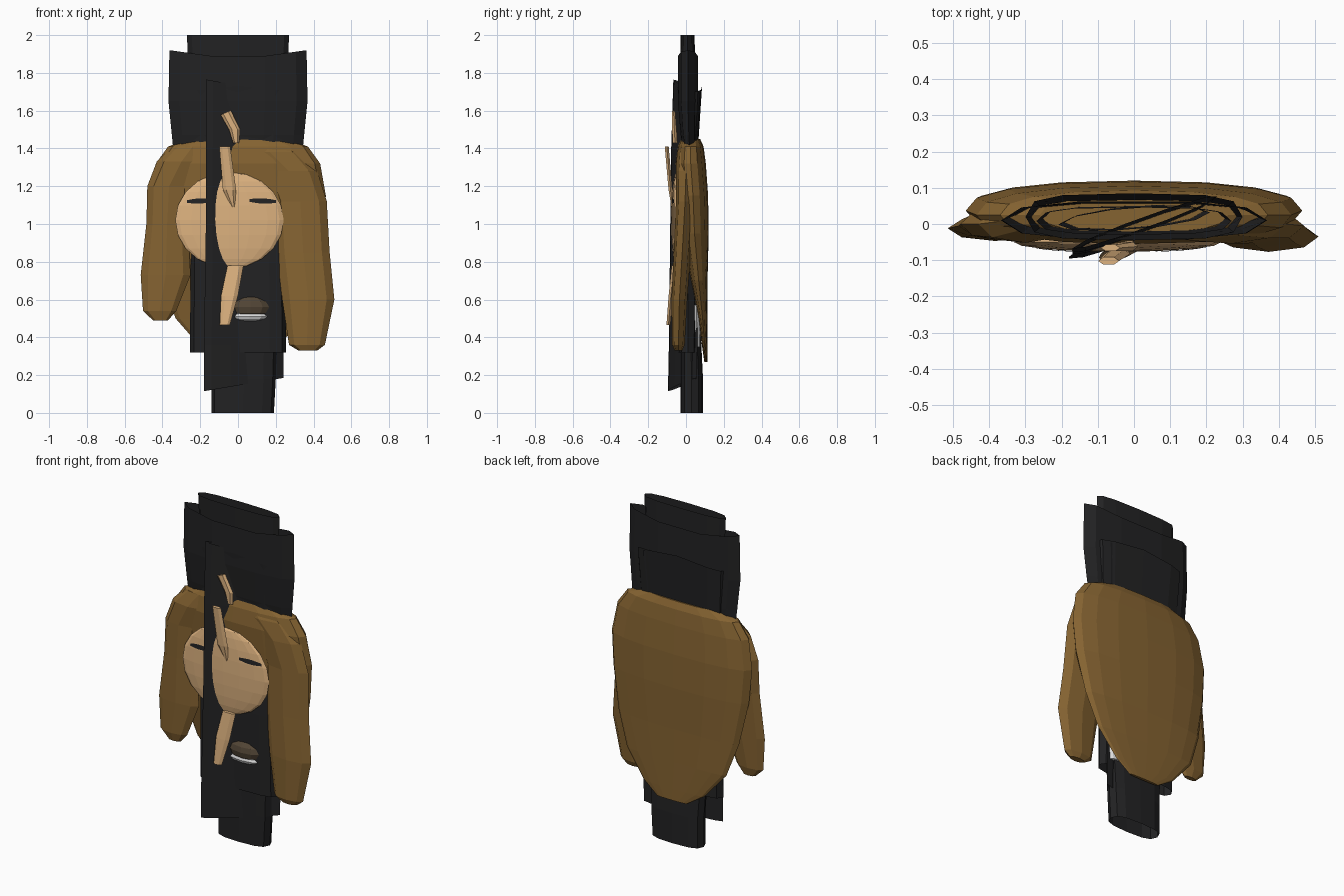
import bpy, bmesh, math


def material(name, rgb):
    m = bpy.data.materials.new(name)
    m.diffuse_color = (*rgb, 1)
    return m


BLACK = material("black cloth", (0.016, 0.016, 0.017))
HAIR = material("brown hair", (0.235, 0.125, 0.031))
SKIN = material("skin", (0.73, 0.45, 0.215))
DARK = material("dark brown", (0.085, 0.06, 0.036))
WHITE = material("white", (0.70, 0.70, 0.70))


def finish(bm, name, mat):
    bmesh.ops.recalc_face_normals(bm, faces=bm.faces)
    me = bpy.data.meshes.new(name)
    bm.to_mesh(me)
    bm.free()
    me.materials.append(mat)
    ob = bpy.data.objects.new(name, me)
    bpy.context.collection.objects.link(ob)
    return ob


def loft(name, mat, rings, n=10, power=1.0, shear=0.0, cap=True):
    """rings: (z, centre x, half width, centre y, half depth, slant, dip)"""
    bm = bmesh.new()
    rows = []
    for r in rings:
        z, xc, hw, yc, hd, slant, dip = (tuple(r) + (0, 0))[:7]
        row = []
        for i in range(n):
            a = 2 * math.pi * i / n
            c, s = math.cos(a), math.sin(a)
            c = math.copysign(abs(c) ** power, c) if abs(c) > 1e-6 else 0
            s = math.copysign(abs(s) ** power, s) if abs(s) > 1e-6 else 0
            row.append(bm.verts.new((xc + hw * c, yc + hd * s + shear * hw * c,
                                     z + slant * c - dip * (1 - abs(c)))))
        rows.append(row)
    for a, b in zip(rows, rows[1:]):
        for i in range(n):
            j = (i + 1) % n
            bm.faces.new((a[i], a[j], b[j], b[i]))
    if cap:
        bm.faces.new(rows[0])
        bm.faces.new(rows[-1])
    return finish(bm, name, mat)


def ellipsoid(name, mat, loc, size, u=14, v=9):
    bm = bmesh.new()
    bmesh.ops.create_uvsphere(bm, u_segments=u, v_segments=v, radius=1)
    for p in bm.verts:
        p.co = [loc[k] + size[k] * p.co[k] for k in range(3)]
    return finish(bm, name, mat)


# Nested open black cloth tubes
loft("inner_tube", BLACK, [
    (0.00, 0.025, 0.165, 0.03, 0.06), (0.18, 0.03, 0.17, 0.03, 0.06),
    (0.8, 0.02, 0.2, 0.015, 0.045), (1.4, 0, 0.25, 0.015, 0.035),
    (2.0, 0, 0.27, 0.008, 0.038)], n=12, power=0.7, cap=False)
loft("collar_tube", BLACK, [
    (1.36, 0, 0.34, 0.022, 0.03), (1.47, 0, 0.35, 0.015, 0.045),
    (1.65, 0, 0.368, 0.01, 0.055), (1.92, 0, 0.363, 0.01, 0.055, 0, 0.05)],
    n=10, power=0.8, cap=False)
loft("body_tube", BLACK, [
    (0.32, 0, 0.255, 0.01, 0.05), (0.8, 0, 0.25, 0.01, 0.055),
    (1.38, 0, 0.28, 0.02, 0.042), (1.7, 0, 0.3, 0.02, 0.065, 0, -0.03)],
    n=12, power=0.6, cap=False)
loft("slanted_tube", BLACK, [
    (0.15, 0.03, 0.21, -0.02, 0.018, 0.035), (0.36, 0.03, 0.21, -0.015, 0.018),
    (1.0, 0.02, 0.19, -0.015, 0.016), (1.4, 0.02, 0.19, -0.01, 0.016),
    (1.73, 0.03, 0.2, 0.005, 0.016, -0.035)], n=10, shear=0.36, cap=False)
loft("lining_tube", BLACK, [
    (0.7, 0, 0.17, 0.02, 0.03), (1.4, 0, 0.19, 0.02, 0.03),
    (1.82, 0, 0.21, 0.015, 0.03)], n=10, shear=0.08, cap=False)

# Hair: back shell and two front locks
loft("hair_back", HAIR, [
    (0.27, 0.02, 0.10, 0.105, 0.008), (0.34, 0.01, 0.20, 0.10, 0.013),
    (0.50, 0, 0.33, 0.088, 0.025), (0.70, 0, 0.40, 0.067, 0.047),
    (0.95, 0, 0.45, 0.045, 0.075), (1.15, 0, 0.465, 0.037, 0.08),
    (1.32, 0, 0.435, 0.025, 0.08), (1.41, 0, 0.37, 0.025, 0.068),
    (1.45, 0, 0.26, 0.025, 0.05)], n=16, power=0.85)
loft("hair_lock_right", HAIR, [
    (0.33, 0.37, 0.05, -0.04, 0.02), (0.36, 0.365, 0.095, -0.04, 0.033),
    (0.60, 0.372, 0.138, -0.035, 0.042), (0.85, 0.345, 0.14, -0.02, 0.045),
    (1.12, 0.33, 0.14, -0.005, 0.048), (1.28, 0.27, 0.15, 0.0, 0.054),
    (1.38, 0.17, 0.17, 0.005, 0.052), (1.43, 0.13, 0.13, 0.012, 0.04)], n=8)
loft("hair_lock_left", HAIR, [
    (0.49, -0.41, 0.04, -0.015, 0.015), (0.54, -0.415, 0.088, -0.015, 0.028),
    (0.73, -0.383, 0.132, -0.012, 0.035), (1.0, -0.375, 0.11, -0.005, 0.04),
    (1.2, -0.365, 0.115, 0.0, 0.045), (1.33, -0.30, 0.13, 0.0, 0.052),
    (1.41, -0.24, 0.11, 0.01, 0.04)], n=8)

# Face
FC, FS = (-0.045, -0.05, 1.02), (0.287, 0.027, 0.255)
ellipsoid("face", SKIN, FC, FS, 16, 10)


def face_y(x, z):
    d = 1 - ((x - FC[0]) / FS[0]) ** 2 - ((z - FC[2]) / FS[2]) ** 2
    return FC[1] - FS[1] * math.sqrt(max(d, 0))


# Narrow eyes laid on the face surface
for side, x0, x1, s in (("left", -0.27, -0.135, 1), ("right", 0.06, 0.2, -1)):
    bm = bmesh.new()
    prev = None
    for i in range(6):
        t = i / 5
        x = x0 + (x1 - x0) * t
        zc = 1.122 + 0.006 * s * (t - 0.5)
        h = 0.007 + 0.007 * math.sin(math.pi * t)
        pair = [bm.verts.new((x, face_y(x, z) - 0.004, z))
                for z in (zc - h, zc + h)]
        if prev:
            bm.faces.new((prev[0], pair[0], pair[1], prev[1]))
        prev = pair
    finish(bm, "eye_" + side, BLACK)

# Slim skin pieces down the front
loft("nose_strip", SKIN, [
    (1.09, -0.025, 0.008, -0.072, 0.006), (1.18, -0.045, 0.035, -0.082, 0.012),
    (1.41, -0.07, 0.029, -0.102, 0.012)], n=6)
loft("upper_strip", SKIN, [
    (1.43, -0.01, 0.016, -0.058, 0.014), (1.5, -0.018, 0.03, -0.062, 0.014),
    (1.59, -0.065, 0.027, -0.066, 0.01, 0.012)], n=6)
loft("lower_strip", SKIN, [
    (0.465, -0.07, 0.027, -0.093, 0.012), (0.62, -0.045, 0.045, -0.08, 0.014),
    (0.78, -0.013, 0.042, -0.064, 0.014)], n=6)

# Small dark bump with a white lower rim, and white side piece
ellipsoid("front_bump", DARK, (0.065, -0.02, 0.56), (0.11, 0.05, 0.06), 10, 6)
ellipsoid("bump_rim", WHITE, (0.06, -0.02, 0.51), (0.11, 0.043, 0.028), 10, 6)
loft("side_piece", WHITE, [
    (0.35, 0.17, 0.05, 0.057, 0.02), (0.57, 0.19, 0.05, 0.055, 0.018)], n=8)
